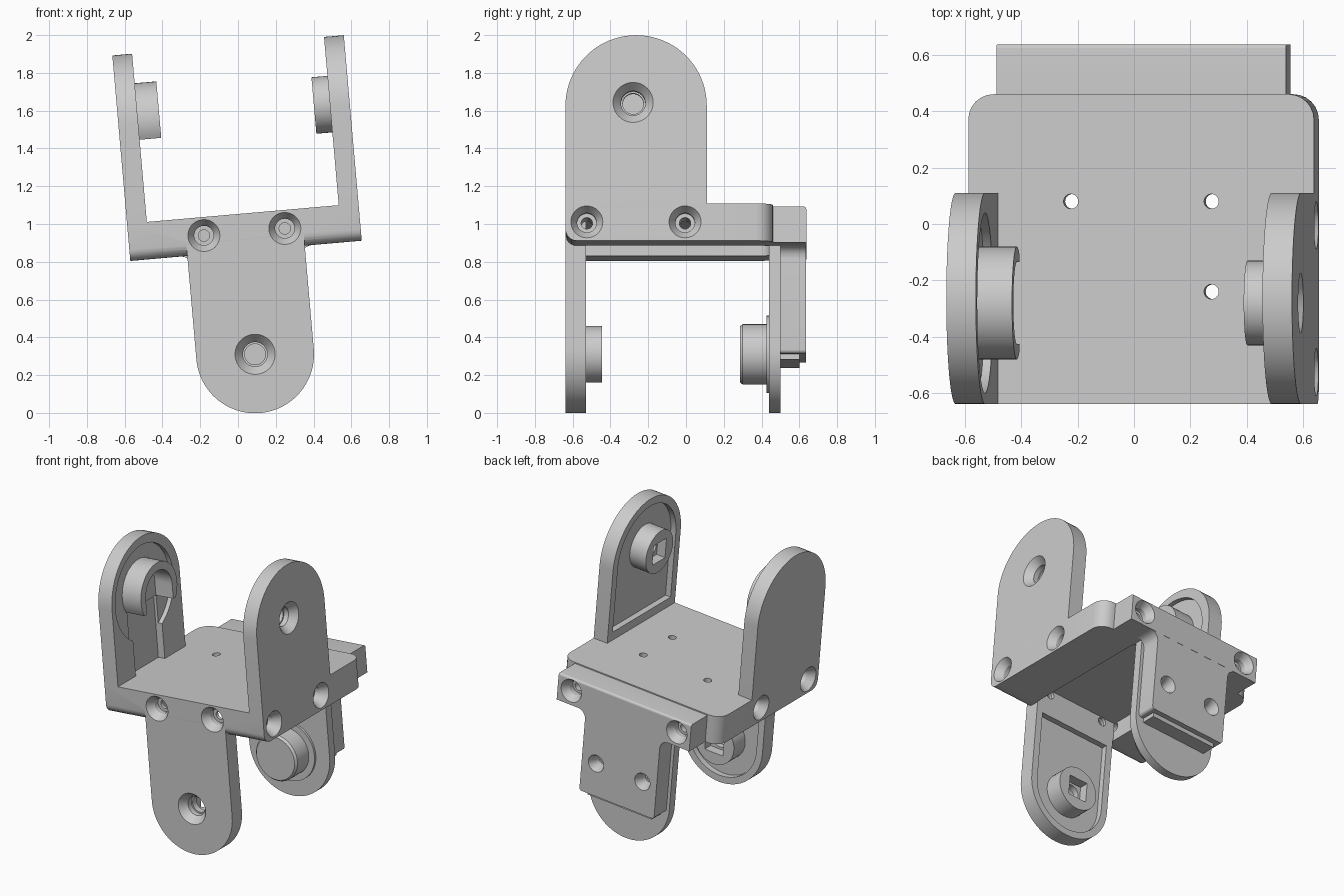
import bpy, bmesh, math
from mathutils import Matrix, Vector

if "Cube" in bpy.data.objects:
    bpy.data.objects.remove(bpy.data.objects["Cube"])

grey = bpy.data.materials.new("plain grey")
grey.use_nodes = True
COLOUR = (0.6, 0.6, 0.6, 1)
grey.diffuse_color = COLOUR
grey.node_tree.nodes["Principled BSDF"].inputs["Base Color"].default_value = COLOUR

# The whole bracket leans five degrees about y
TILT = Matrix.Translation((0.0425, 0, 0.858)) @ Matrix.Rotation(math.radians(-5), 4, 'Y')
parts = []


def finish(name, bm, keep=True):
    bmesh.ops.recalc_face_normals(bm, faces=bm.faces)
    mesh = bpy.data.meshes.new(name)
    bm.to_mesh(mesh)
    bm.free()
    mesh.materials.append(grey)
    obj = bpy.data.objects.new(name, mesh)
    bpy.context.scene.collection.objects.link(obj)
    if keep:
        parts.append(obj)
    else:
        obj.hide_render = True
    return obj


def box(name, lo, hi, keep=True, bevel=None, width=0.05):
    bm = bmesh.new()
    bmesh.ops.create_cube(bm, size=1)
    for v in bm.verts:
        v.co = [l + (c + 0.5) * (h - l) for l, h, c in zip(lo, hi, v.co)]
    if bevel:
        mids = [(e, (e.verts[0].co + e.verts[1].co) / 2) for e in bm.edges]
        bmesh.ops.bevel(bm, geom=[e for e, m in mids if bevel(m)], offset=width,
                        segments=6, profile=0.5, affect='EDGES')
    return finish(name, bm, keep)


def along(axis, p, q, d):
    return Vector((d, p, q)) if axis == 'x' else Vector((p, d, q))


def prism(name, axis, pts, a, b, keep=True):
    bm = bmesh.new()
    face = bm.faces.new([bm.verts.new(along(axis, p, q, a)) for p, q in pts])
    ext = bmesh.ops.extrude_face_region(bm, geom=[face])
    moved = [g for g in ext["geom"] if isinstance(g, bmesh.types.BMVert)]
    bmesh.ops.translate(bm, verts=moved, vec=along(axis, 0, 0, b - a))
    return finish(name, bm, keep)


def arch(centre, top, r, base, steps=40):
    """Half round end at height top, straight sides to height base."""
    s = 1 if top > base else -1
    arc = [(centre + r * math.cos(math.pi * i / steps), top + s * r * math.sin(math.pi * i / steps))
           for i in range(steps + 1)]
    return arc + [(centre - r, base), (centre + r, base)]


def disc(name, axis, p, q, a, b, r1, r2=None, keep=True):
    r2 = r1 if r2 is None else r2
    bm = bmesh.new()
    rings = []
    for d, r in ((a, r1), (b, r2)):
        rings.append([bm.verts.new(along(axis, p + r * math.cos(t * math.tau / 48),
                                         q + r * math.sin(t * math.tau / 48), d)) for t in range(48)])
        bm.faces.new(rings[-1])
    for i in range(48):
        j = (i + 1) % 48
        bm.faces.new((rings[0][i], rings[0][j], rings[1][j], rings[1][i]))
    return finish(name, bm, keep)


def cut(targets, cutter):
    for obj in targets:
        mod = obj.modifiers.new("cut", 'BOOLEAN')
        mod.object, mod.operation, mod.solver = cutter, 'DIFFERENCE', 'EXACT'
        graph = bpy.context.evaluated_depsgraph_get()
        mesh = bpy.data.meshes.new_from_object(obj.evaluated_get(graph))
        obj.modifiers.clear()
        obj.data = mesh
    bpy.data.objects.remove(cutter)


def countersink(targets, axis, p, q, face, s, r, hole, depth=0.16):
    """Conical seat and hole bored from the outer face, s pointing inwards."""
    cut(targets, disc("seat_cutter", axis, p, q, face - s * 0.01, face + s * 0.05, r * 1.06, r * 0.6, False))
    cut(targets, disc("bore_cutter", axis, p, q, face + s * 0.03, face + s * 0.085, r * 0.6, None, False))
    cut(targets, disc("hole_cutter", axis, p, q, face + s * 0.03, face + s * depth, hole, None, False))


HALF, TOP, FRONT = 0.615, 0.198, -0.638
INNER = 0.51
ARM_Y, HUB_Y, HUB_V, LOW_V = -0.264, -0.28, 0.735, -0.55

# Base plate with a pocket beneath
base = box("base_plate", (-HALF, FRONT, 0), (HALF, 0.46, TOP), True,
           lambda m: m.y > 0.45 and abs(m.x) > 0.6, 0.09)
lip = box("front_lip", (-HALF, FRONT, 0), (HALF, -0.53, TOP), True,
          lambda m: m.y < -0.6 and m.z < 0.01, 0.06)
cut([base], box("front_cutter", (-1, -1, -1), (1, -0.53, 1), False))
cut([base], box("pocket_cutter", (-0.315, -0.6, -0.1), (0.315, 0.44, 0.13), False,
                lambda m: abs(m.x) > 0.3 and abs(m.y + 0.08) > 0.4, 0.05))
for x, y in ((-0.25, 0.08), (0.25, 0.08), (0.25, -0.24)):
    hole = disc("hole_cutter", 'y', 0, 0, -0.2, 0.2, 0.026, None, False)
    hole.data.transform(Matrix.Translation((x, y, 0.15)) @ Matrix.Rotation(math.pi / 2, 4, 'X'))
    cut([base], hole)

# Upper arms
side = arch(ARM_Y, 0.718, 0.374, TOP)
right_arm = prism("drive_upper_arm", 'x', side, INNER, HALF)
left_arm = prism("idler_upper_arm", 'x', side, -HALF, -INNER)
cut([right_arm], prism("recess_cutter", 'x', arch(ARM_Y, 0.718, 0.32, TOP + 0.06), INNER - 0.05, INNER + 0.04, False))
cut([left_arm], disc("recess_cutter", 'x', HUB_Y, HUB_V - 0.02, -INNER - 0.03, -INNER + 0.05, 0.32, None, False))
cut([left_arm], box("slot_cutter", (-INNER - 0.05, HUB_Y - 0.16, TOP - 0.05),
                    (-INNER + 0.05, HUB_Y + 0.16, HUB_V), False))

# Front lower arm
front_arm = prism("drive_lower_arm", 'y', arch(0, LOW_V, 0.312, TOP), FRONT, -0.53)
cut([front_arm], prism("recess_cutter", 'y', arch(0, LOW_V, 0.265, -0.06), -0.57, -0.4, False))

# Drive hubs with square sockets
right_hub = disc("drive_upper_hub", 'x', HUB_Y, HUB_V, INNER + 0.045, INNER - 0.085, 0.15)
front_hub = disc("drive_lower_hub", 'y', 0, LOW_V, -0.575, -0.445, 0.15)
K = 0.07
cut([right_hub], box("socket_cutter", (INNER - 0.1, HUB_Y - K, HUB_V - K), (INNER - 0.02, HUB_Y + K, HUB_V + K), False))
cut([front_hub], box("socket_cutter", (-K, -0.51, LOW_V - K), (K, -0.4, LOW_V + K), False))
countersink([right_arm, right_hub], 'x', HUB_Y, HUB_V, HALF, -1, 0.108, 0.055, 0.3)
countersink([front_arm, front_hub], 'y', 0, LOW_V, FRONT, 1, 0.108, 0.055, 0.3)

# Open horseshoe hub on the idler arm
shoe = disc("idler_horseshoe_hub", 'x', HUB_Y, HUB_V, -INNER - 0.035, -INNER + 0.115, 0.2)
cut([shoe], prism("shoe_cutter", 'x', arch(HUB_Y, HUB_V, 0.145, 0), -INNER - 0.02, -0.2, False))
cut([shoe], box("shoe_trim_cutter", (-0.8, -1, 0), (-0.2, 0.5, HUB_V - 0.1), False))

# Back lower arm with a solid idler hub
prism("idler_lower_arm", 'y', arch(0, LOW_V, 0.312, 0.13), 0.44, 0.5)
disc("idler_flange", 'y', 0, LOW_V, 0.425, 0.45, 0.205)
disc("idler_lower_hub", 'y', 0, LOW_V, 0.3, 0.43, 0.16)
disc("idler_hub_chamfer", 'y', 0, LOW_V, 0.285, 0.3, 0.148, 0.16)

# Removable back bracket
bar = box("back_bar", (-0.515, 0.455, 0), (0.515, 0.637, 0.19), True,
          lambda m: m.y > 0.6 and m.z > 0.18, 0.015)
cover = box("back_cover", (-0.29, 0.49, -0.57), (0.29, 0.636, 0), True,
            lambda m: m.z < -0.5 and abs(m.x) > 0.2, 0.02)
box("back_cover_foot", (-0.25, 0.49, -0.6), (0.25, 0.6, -0.5))
for s in (-1, 1):
    # Curved gusset between bar and cover
    curve = [(s * (0.35 - 0.06 * math.sin(t * math.pi / 12)), -0.06 + 0.06 * math.cos(t * math.pi / 12))
             for t in range(7)]
    prism("cover_gusset", 'y', [(s * 0.285, 0)] + curve, 0.5, 0.636)

# Screw seats
for s in (-1, 1):
    arm = right_arm if s > 0 else left_arm
    for y in (-0.525, -0.005):
        countersink([base, lip, arm], 'x', y, 0.1, s * HALF, -s, 0.086, 0.03, 0.35)
    countersink([lip, front_arm], 'y', s * 0.215, 0.1, FRONT, 1, 0.086, 0.03)
    countersink([bar], 'y', s * 0.41, 0.1, 0.637, -1, 0.08, 0.03)
    countersink([cover], 'y', s * 0.18, -0.34, 0.636, -1, 0.06, 0.025, 0.12)

# Place in the leaning frame and smooth the curves
bpy.ops.object.select_all(action='DESELECT')
for obj in parts:
    obj.data.transform(TILT)
    obj.select_set(True)
bpy.context.view_layer.objects.active = parts[0]
bpy.ops.object.shade_smooth_by_angle(angle=math.radians(30))
